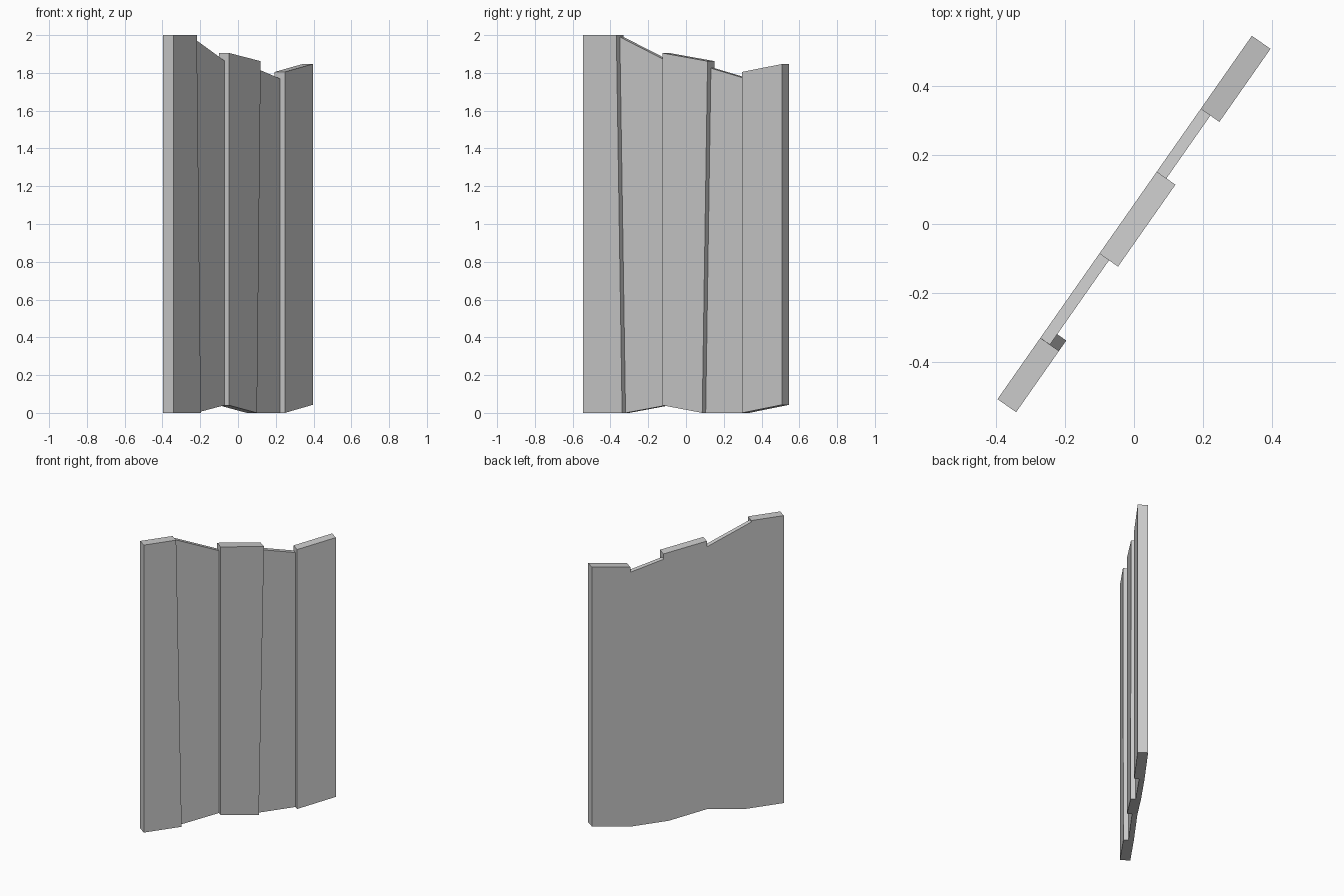
import bpy, bmesh, math
from mathutils import Matrix

cube = bpy.data.objects.get("Cube")
if cube:
    bpy.data.objects.remove(cube)

THICK, THIN = 0.066, 0.034
# Joints between boards: position at bottom, position at top, bottom height
joints = [(-0.644, -0.644, 0), (-0.39, -0.427, 0), (-0.128, -0.128, 0.04),
          (0.128, 0.165, 0), (0.385, 0.385, 0), (0.644, 0.644, 0.043)]
# Boards: depth, top height at start and at end
boards = [(THICK, 2.0, 2.0), (THIN, 1.99, 1.865), (THICK, 1.905, 1.862),
          (THIN, 1.825, 1.77), (THICK, 1.805, 1.847)]

bm = bmesh.new()


def point(joint, depth, z):
    """Point on a leaning joint line at a given depth and height."""
    low, high, base = joints[joint]
    return (low + (high - low) * z / 2, -depth, z)


def face(points):
    bm.faces.new([bm.verts.new(p) for p in points])


# Front, top and bottom of each board
for i, (d, za, zb) in enumerate(boards):
    a, b = joints[i][2], joints[i + 1][2]
    face([point(i, d, a), point(i + 1, d, b), point(i + 1, d, zb), point(i, d, za)])
    face([point(i, 0, za), point(i, d, za), point(i + 1, d, zb), point(i + 1, 0, zb)])
    face([point(i, 0, a), point(i, d, a), point(i + 1, d, b), point(i + 1, 0, b)])

# Exposed step where a thick board meets a thin one
for j in range(1, 5):
    base = joints[j][2]
    sides = [(boards[j - 1][0], boards[j - 1][2]), (boards[j][0], boards[j][1])]
    (d, z), (deep, tall) = sorted(sides)
    face([point(j, 0, z), point(j, d, z), point(j, d, base),
          point(j, deep, base), point(j, deep, tall), point(j, 0, tall)])

# Outer ends
for j, z in ((0, boards[0][1]), (5, boards[-1][2])):
    base = joints[j][2]
    face([point(j, 0, base), point(j, THICK, base), point(j, THICK, z), point(j, 0, z)])

# One flat back following the whole outline
outline = [point(j, 0, joints[j][2]) for j in range(6)]
for i in reversed(range(5)):
    outline += [point(i + 1, 0, boards[i][2]), point(i, 0, boards[i][1])]
face(outline)

bmesh.ops.remove_doubles(bm, verts=bm.verts, dist=0.0005)
bmesh.ops.recalc_face_normals(bm, faces=bm.faces)

# Turn the wall to its diagonal and centre it
turn = Matrix.Rotation(math.radians(55), 4, 'Z')
bm.transform(turn @ Matrix.Translation((0, THICK / 2, 0)))

mesh = bpy.data.meshes.new("plank_wall")
bm.to_mesh(mesh)
bm.free()
wall = bpy.data.objects.new("plank_wall", mesh)
bpy.context.collection.objects.link(wall)

grey = bpy.data.materials.new("plain_grey")
grey.use_nodes = True
colour = (0.6, 0.6, 0.6, 1)
grey.diffuse_color = colour
grey.node_tree.nodes["Principled BSDF"].inputs["Base Color"].default_value = colour
mesh.materials.append(grey)
